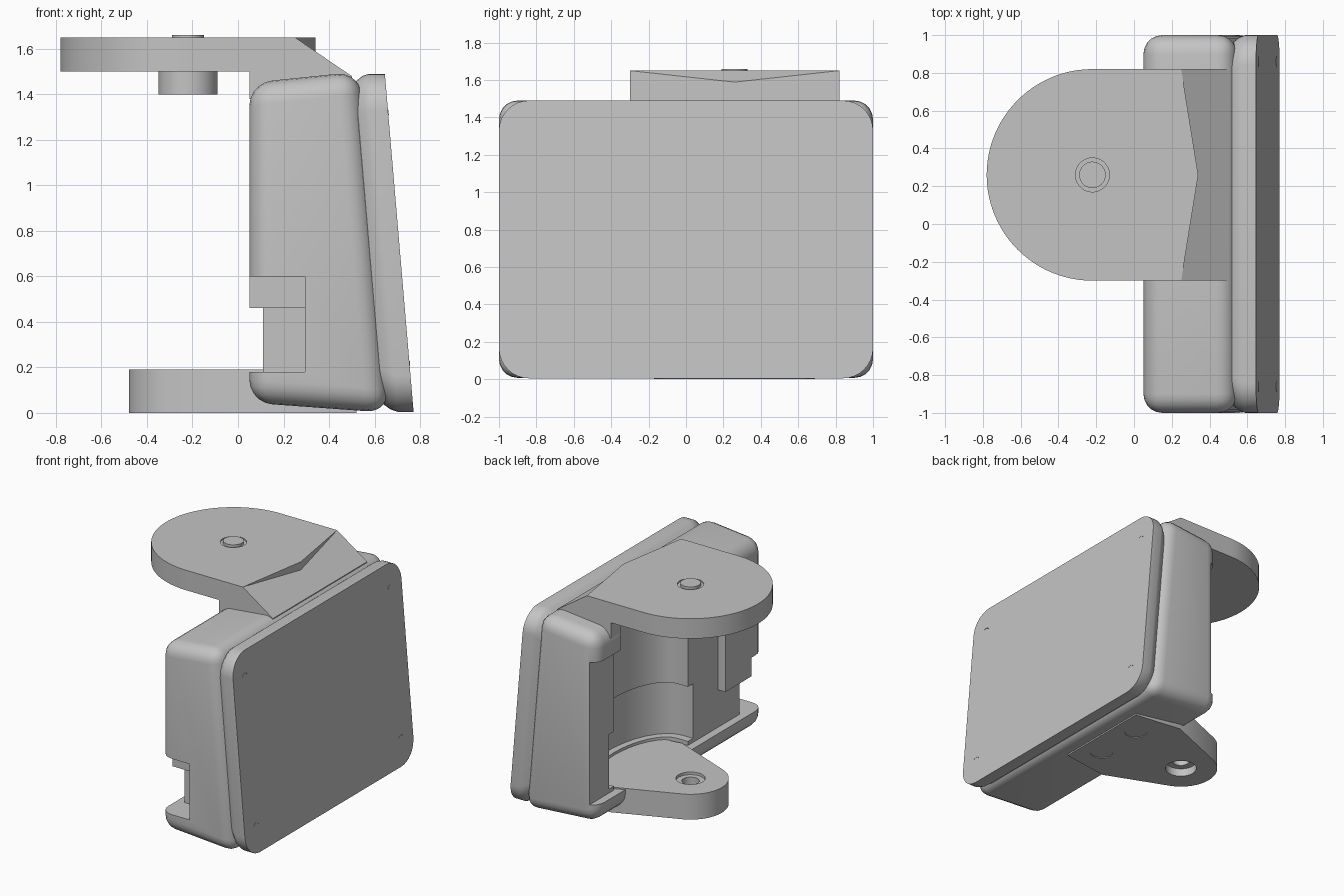
import bpy, bmesh, math

cube = bpy.data.objects.get("Cube")
if cube:
    bpy.data.objects.remove(cube, do_unlink=True)

grey = bpy.data.materials.new("plain grey")
grey.use_nodes = True
GREY = (0.55, 0.55, 0.55, 1)
grey.diffuse_color = GREY
grey.node_tree.nodes["Principled BSDF"].inputs["Base Color"].default_value = GREY

AX, AY = -0.22, 0.26          # hinge axis


def loft(name, rings):
    """Skin a list of equal-length point rings and cap both ends."""
    bm = bmesh.new()
    loops = [[bm.verts.new(p) for p in ring] for ring in rings]
    n = len(loops[0])
    for a, b in zip(loops, loops[1:]):
        for i in range(n):
            bm.faces.new((a[i], a[(i + 1) % n], b[(i + 1) % n], b[i]))
    bm.faces.new(loops[0][::-1])
    bm.faces.new(loops[-1])
    bmesh.ops.recalc_face_normals(bm, faces=bm.faces)
    me = bpy.data.meshes.new(name)
    bm.to_mesh(me)
    bm.free()
    me.materials.append(grey)
    ob = bpy.data.objects.new(name, me)
    bpy.context.collection.objects.link(ob)
    return ob


def plate(name, outline, z0, z1):
    return loft(name, [[(x, y, z) for x, y in outline] for z in (z0, z1)])


def prism(name, profile, y0, y1):
    return loft(name, [[(x, y, z) for x, z in profile] for y in (y0, y1)])


def box(name, x, y, z):
    return plate(name, [(x[0], y[0]), (x[1], y[0]), (x[1], y[1]), (x[0], y[1])], *z)


def arc(cx, cy, r, a0, a1, n):
    return [(cx + r * math.cos(math.radians(a0 + (a1 - a0) * i / n)),
             cy + r * math.sin(math.radians(a0 + (a1 - a0) * i / n))) for i in range(n + 1)]


def disc(name, x, y, r, z0, z1):
    return plate(name, arc(x, y, r, 0, 360, 48)[:-1], z0, z1)


def rounded_rect(y0, y1, z0, z1, r):
    return (arc(y1 - r, z1 - r, r, 0, 90, 8) + arc(y0 + r, z1 - r, r, 90, 180, 8)
            + arc(y0 + r, z0 + r, r, 180, 270, 8) + arc(y1 - r, z0 + r, r, 270, 360, 8))


def arch(half, depth):
    """Pocket outline: straight sides closed by a shallow curve."""
    curve = [(0.2 + (depth - 0.2) * x, AY + half * y) for x, y in arc(0, 0, 1, -90, 90, 16)]
    return [(-0.2, AY - half)] + curve + [(-0.2, AY + half)]


def bake(ob):
    dg = bpy.context.evaluated_depsgraph_get()
    me = bpy.data.meshes.new_from_object(ob.evaluated_get(dg))
    ob.modifiers.clear()
    ob.data = me


def cut(ob, cutters):
    for c in cutters:
        mod = ob.modifiers.new("cut", "BOOLEAN")
        mod.operation = "DIFFERENCE"
        mod.solver = "EXACT"
        mod.object = c
        bake(ob)


# Housing: tapered block with rounded edges
body = prism("housing", [(0.05, 0.045), (0.665, 0.0), (0.535, 1.5), (0.05, 1.45)], -1, 1)
bev = body.modifiers.new("round", "BEVEL")
bev.width = 0.1
bev.segments = 5
bev.limit_method = "NONE"
bake(body)

# Wedge that carries the top arm
wedge = prism("arm_wedge", [(0.05, 1.38), (0.05, 1.65), (0.25, 1.65), (0.47, 1.5), (0.5, 1.48),
                            (0.5, 1.38)], AY - 0.56, AY + 0.56)

# Arched pocket with a wider lower band, and stepped recesses in the back face
pocket = plate("pocket_cutter", arch(0.44, 0.42), 0.18, 1.5)
cutters = [
    pocket,
    plate("band_cutter", arch(0.5, 0.47), 0.21, 0.62),
    box("end_notch_cutter", (-0.2, 0.295), (-1.2, -0.85), (0.18, 0.6)),
    box("low_notch_cutter", (-0.2, 0.295), (-1.2, -0.79), (0.18, 0.46)),
    box("shelf_cutter", (-0.2, 0.11), (-0.95, 0.5), (0.18, 0.46)),
    box("back_recess_cutter", (-0.2, 0.11), (-0.54, 1.2), (0.18, 1.25)),
]
cut(body, cutters)
cut(wedge, [pocket])

# Top arm: round end, shallow point towards the screen
top_arm = plate("top_arm", arc(AX, AY, 0.56, 90, 270, 48)
                + [(0.25, AY - 0.56), (0.34, AY), (0.25, AY + 0.56)], 1.5, 1.65)
groove = [disc("groove_cutter", AX, AY, 0.09, 1.64, 1.7)]
cut(top_arm, groove)
top_pin = disc("top_pin", AX, AY, 0.07, 1.6, 1.66)
boss = disc("hinge_boss", AX, AY, 0.13, 1.4, 1.51)

# Bottom arm: tongue tapering to the hinge, with a bored hole and two pad recesses
bottom_arm = plate("bottom_arm", arc(AX, AY, 0.26, 112, 248, 32)
                   + [(0.15, AY - 0.43), (0.52, AY - 0.38), (0.52, AY + 0.38), (0.15, AY + 0.43)],
                   0.0, 0.19)
bores = [
    disc("bore_cutter", AX, AY, 0.06, -0.1, 0.3),
    disc("top_bore_cutter", AX, AY, 0.1, 0.17, 0.3),
    disc("bottom_bore_cutter", AX, AY, 0.11, -0.1, 0.06),
] + [disc("pad_cutter", 0.36, AY + s * 0.19, 0.08, -0.1, 0.005) for s in (-1, 1)]
cut(bottom_arm, bores)


# Sloping front panel: rounded slab with a tapered back, and a neck joining the housing
def panel_x(z):
    return 0.772 - 0.085 * z


def section(t, inset):
    return [(panel_x(z) + t, y, z)
            for y, z in rounded_rect(-1 + inset, 1 - inset, 0.005 + inset, 1.49 - inset, 0.16)]


panel = loft("screen_panel", [section(-0.14, 0.04), section(-0.1, 0.01),
                              section(-0.07, 0.0), section(0, 0)])
neck = loft("panel_neck", [section(-0.18, 0.035), section(-0.1, 0.035)])

# Small corner marks on the panel
marks = []
for y in (-0.86, 0.86):
    for z in (0.2, 1.3):
        ring = [(y + a, z + b) for a, b in arc(0, 0, 0.03, 20, 160, 8)]
        ring += [(y + a, z + b) for a, b in arc(0, 0, 0.025, 160, 20, 8)]
        marks.append(loft("corner_mark", [[(panel_x(q) + t, p, q) for p, q in ring]
                                          for t in (-0.01, 0.002)]))

# Remove cutters, then smooth the rounded faces
for c in cutters + groove + bores:
    bpy.data.objects.remove(c, do_unlink=True)
bpy.ops.object.select_all(action="DESELECT")
for ob in [body, wedge, top_arm, top_pin, boss, bottom_arm, panel, neck] + marks:
    ob.select_set(True)
bpy.context.view_layer.objects.active = body
bpy.ops.object.shade_smooth_by_angle(angle=math.radians(30))
